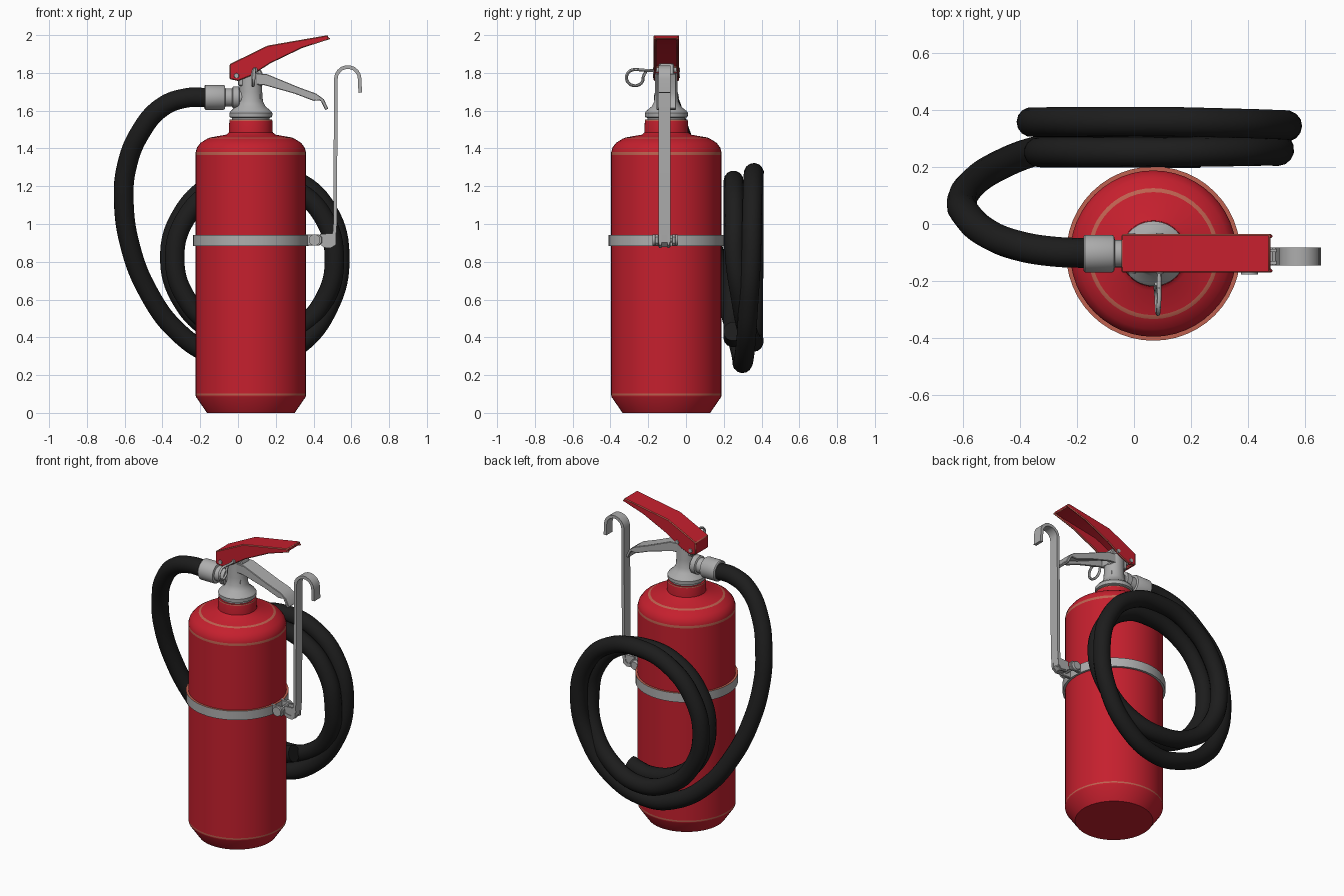
import bpy, bmesh, math
from mathutils import Vector, Matrix

if "Cube" in bpy.data.objects:
    bpy.data.objects.remove(bpy.data.objects["Cube"])

CX, CY = 0.068, -0.104          # axis of the cylinder


def material(name, rgb):
    m = bpy.data.materials.new(name)
    m.diffuse_color = (*rgb, 1)
    m.use_nodes = True
    m.node_tree.nodes["Principled BSDF"].inputs["Base Color"].default_value = m.diffuse_color
    return m


RED = material("red_paint", (0.56, 0.014, 0.027))
WEAR = material("worn_edge", (0.52, 0.12, 0.08))
STEEL = material("steel_grey", (0.42, 0.42, 0.42))
RUBBER = material("black_rubber", (0.012, 0.012, 0.012))


def smooth(ob, angle=35):
    bpy.ops.object.select_all(action='DESELECT')
    ob.select_set(True)
    bpy.context.view_layer.objects.active = ob
    bpy.ops.object.shade_smooth_by_angle(angle=math.radians(angle))


def finish(bm, name, mats, bevel=0, bevel_mat=-1):
    bmesh.ops.recalc_face_normals(bm, faces=bm.faces)
    me = bpy.data.meshes.new(name)
    bm.to_mesh(me)
    bm.free()
    for m in mats:
        me.materials.append(m)
    ob = bpy.data.objects.new(name, me)
    bpy.context.collection.objects.link(ob)
    smooth(ob)
    if bevel:
        b = ob.modifiers.new("bevel", 'BEVEL')
        b.width, b.segments, b.material = bevel, 1, bevel_mat
        b.limit_method, b.angle_limit = 'ANGLE', math.radians(50)
    return ob


def lathe(name, prof, mats, worn=(), matrix=None, n=48, closed=False):
    """Spin (radius, height) points; segments listed in worn get material 1."""
    bm = bmesh.new()
    rings = [[bm.verts.new((r * math.cos(2 * math.pi * i / n), r * math.sin(2 * math.pi * i / n), z))
              for i in range(n)] for r, z in prof]
    segs = len(rings) if closed else len(rings) - 1
    for s in range(segs):
        a, b = rings[s], rings[(s + 1) % len(rings)]
        for i in range(n):
            j = (i + 1) % n
            bm.faces.new((a[i], a[j], b[j], b[i])).material_index = int(s in worn)
    if not closed:
        bm.faces.new(rings[0])
        bm.faces.new(rings[-1])
    bm.transform(matrix or Matrix.Translation((CX, CY, 0)))
    return finish(bm, name, mats)


def prism(bm, pts, y0, y1):
    a = [bm.verts.new((x, y0, z)) for x, z in pts]
    b = [bm.verts.new((x, y1, z)) for x, z in pts]
    bm.faces.new(a)
    bm.faces.new(b)
    for i in range(len(pts)):
        j = (i + 1) % len(pts)
        bm.faces.new((a[i], a[j], b[j], b[i]))


def ribbon(bm, pts, th, y0, y1):
    """Flat strip of thickness th following an xz path."""
    p = [Vector(q) for q in pts]
    rows = []
    for i, q in enumerate(p):
        d0 = (q - p[i - 1]).normalized() if i else (p[1] - q).normalized()
        d1 = (p[i + 1] - q).normalized() if i < len(p) - 1 else d0
        d = (d0 + d1).normalized()
        o = Vector((-d.y, d.x)) * (th / 2 / max(0.5, d.dot(d1)))
        rows.append([bm.verts.new((c.x, y, c.y)) for c, y in
                     ((q + o, y0), (q + o, y1), (q - o, y1), (q - o, y0))])
    for a, b in zip(rows, rows[1:]):
        for i in range(4):
            j = (i + 1) % 4
            bm.faces.new((a[i], a[j], b[j], b[i]))
    bm.faces.new(rows[0])
    bm.faces.new(rows[-1])


def tube(name, pts, r, mat, res=8, sides=5):
    cu = bpy.data.curves.new(name, 'CURVE')
    cu.dimensions = '3D'
    cu.bevel_depth, cu.bevel_resolution, cu.use_fill_caps = r, sides, True
    cu.resolution_u = res
    sp = cu.splines.new('BEZIER')
    sp.bezier_points.add(len(pts) - 1)
    for bp, q in zip(sp.bezier_points, pts):
        bp.co = q
        bp.handle_left_type = bp.handle_right_type = 'AUTO'
    cu.materials.append(mat)
    ob = bpy.data.objects.new(name, cu)
    bpy.context.collection.objects.link(ob)
    bpy.ops.object.select_all(action='DESELECT')
    ob.select_set(True)
    bpy.context.view_layer.objects.active = ob
    bpy.ops.object.convert(target='MESH')
    smooth(bpy.context.object, 45)


# Tank with worn paint rings
lathe("tank", [(0.232, 0), (0.29, 0.084), (0.292, 0.092), (0.292, 0.102), (0.292, 1.364),
               (0.292, 1.38), (0.285, 1.405), (0.266, 1.43), (0.23, 1.452), (0.216, 1.458),
               (0.13, 1.473), (0.116, 1.485), (0.114, 1.545), (0.112, 1.552)],
      [RED, WEAR], worn=(2, 4, 8, 12))

# Valve collar and body
lathe("valve", [(0.1, 1.545), (0.1, 1.562), (0.113, 1.566), (0.114, 1.588), (0.105, 1.6),
                (0.078, 1.622), (0.064, 1.65), (0.06, 1.7), (0.06, 1.8)], [STEEL])

# Hose outlet along -x
lathe("hose_outlet", [(0.04, -0.05), (0.04, 0.06), (0.058, 0.062), (0.058, 0.095), (0.048, 0.1),
                      (0.048, 0.135), (0.062, 0.138), (0.066, 0.145), (0.066, 0.24), (0.06, 0.246)],
      [STEEL], matrix=Matrix.Translation((CX, CY, 1.67)) @ Matrix.Rotation(-math.pi / 2, 4, 'Y'), n=32)

# Hose: drop on the left, then two turns behind the tank
hose = [(-0.16, -0.102, 1.669), (-0.27, -0.098, 1.668), (-0.4, -0.078, 1.62), (-0.52, -0.03, 1.48),
        (-0.59, 0.035, 1.3), (-0.605, 0.075, 1.13), (-0.57, 0.14, 0.88), (-0.475, 0.205, 0.64),
        (-0.33, 0.26, 0.44), (-0.14, 0.293, 0.31)]
keys = [(-90, 0.30, 0.45, 0.555), (0, 0.345, 0.448, 0.5), (90, 0.36, 0.45, 0.45),
        (180, 0.358, 0.45, 0.445), (270, 0.355, 0.44, 0.445), (360, 0.26, 0.42, 0.43),
        (450, 0.252, 0.425, 0.41), (540, 0.252, 0.425, 0.42), (630, 0.25, 0.42, 0.42), (660, 0.25, 0.41, 0.41)]
for k0, k1 in zip(keys, keys[1:]):
    for f in (0, 1 / 3, 2 / 3):
        a, y, rx, rz = (u + (v - u) * f for u, v in zip(k0, k1))
        t = math.radians(a)
        hose.append((0.09 + rx * math.cos(t), y, 0.82 + rz * math.sin(t)))
tube("hose", hose, 0.0525, RUBBER)

# Clamp band, upper rim worn
lathe("clamp_band", [(0.285, 0.884), (0.306, 0.884), (0.306, 0.943), (0.285, 0.943)],
      [STEEL, WEAR], worn=(2,), closed=True)

# Clamp ears with bolt
bm = bmesh.new()
for y in (-0.165, -0.075):
    prism(bm, [(0.345, 0.885), (0.43, 0.885), (0.445, 0.9), (0.445, 0.93), (0.43, 0.945), (0.345, 0.945)],
          y, y + 0.02)
finish(bm, "clamp_ears", [STEEL], 0.004)
lathe("clamp_bolt", [(0.026, -0.07), (0.03, -0.064), (0.03, -0.05), (0.012, -0.049), (0.012, 0.049),
                     (0.03, 0.05), (0.03, 0.066)], [STEEL], n=16,
      matrix=Matrix.Translation((0.405, -0.112, 0.915)) @ Matrix.Rotation(math.pi / 2, 4, 'X'))

# Wall bracket: strap with hook on top, gusset at the foot
path = [(0.42, 0.915), (0.455, 0.892), (0.49, 0.888), (0.507, 0.905), (0.514, 1.0), (0.518, 1.74)]
path += [(0.581 + 0.063 * math.cos(t), 1.768 + 0.063 * math.sin(t))
         for t in (math.radians(180 - 20 * i) for i in range(10))]
path.append((0.647, 1.695))
bm = bmesh.new()
ribbon(bm, path, 0.019, -0.146, -0.083)
finish(bm, "hook_strap", [STEEL])
bm = bmesh.new()
for y in (-0.142, -0.099):
    prism(bm, [(0.435, 0.892), (0.455, 0.875), (0.49, 0.872), (0.518, 0.89), (0.52, 0.96),
               (0.5, 0.95), (0.435, 0.947)], y, y + 0.012)
finish(bm, "strap_gussets", [STEEL])

# Upper handle: folded channel, edges worn
top = [(-0.034, 1.765), (-0.034, 1.84), (0.16, 1.935), (0.478, 1.99)]
bm = bmesh.new()
ribbon(bm, top, 0.02, -0.171, -0.036)
side = top + [(0.49, 1.98), (0.34, 1.932), (0.17, 1.85), (0.07, 1.785), (0.0, 1.757)]
for y in (-0.171, -0.05):
    prism(bm, side, y, y + 0.014)
finish(bm, "upper_handle", [RED, WEAR], 0.0045, 1)

# Lower lever: bent strip with side flanges
bm = bmesh.new()
ribbon(bm, [(0.07, 1.79), (0.15, 1.785), (0.32, 1.715), (0.41, 1.682), (0.447, 1.655), (0.47, 1.607)],
       0.018, -0.155, -0.053)
for y in (-0.155, -0.065):
    prism(bm, [(0.06, 1.8), (0.15, 1.79), (0.32, 1.72), (0.42, 1.685), (0.435, 1.655), (0.4, 1.652),
               (0.3, 1.69), (0.14, 1.735), (0.06, 1.74)], y, y + 0.012)
finish(bm, "lower_lever", [STEEL], 0.003)

# Valve head block and handle pivots
bm = bmesh.new()
prism(bm, [(0.0, 1.73), (0.13, 1.73), (0.13, 1.8), (0.1, 1.85), (0.03, 1.84), (0.0, 1.81)], -0.145, -0.063)
finish(bm, "valve_head", [STEEL], 0.006)
for i, (x, z) in enumerate(((-0.008, 1.785), (0.09, 1.815))):
    lathe(f"pivot_{i}", [(0.012, -0.072), (0.014, -0.066), (0.014, 0.066), (0.012, 0.072)], [STEEL], n=14,
          matrix=Matrix.Translation((x, CY, z)) @ Matrix.Rotation(math.pi / 2, 4, 'X'))

# Safety pin with pull ring
pin = [(0.088, -0.14, 1.812), (0.088, -0.19, 1.812), (0.088, -0.235, 1.815)]
pin += [(0.088 - 0.0015 * i, -0.27 + 0.045 * math.cos(t), 1.775 + 0.043 * math.sin(t))
        for i, t in enumerate(math.radians(80 + 36 * i) for i in range(9))]
pin.append((0.08, -0.21, 1.812))
tube("safety_pin", pin, 0.008, STEEL, res=5, sides=2)
